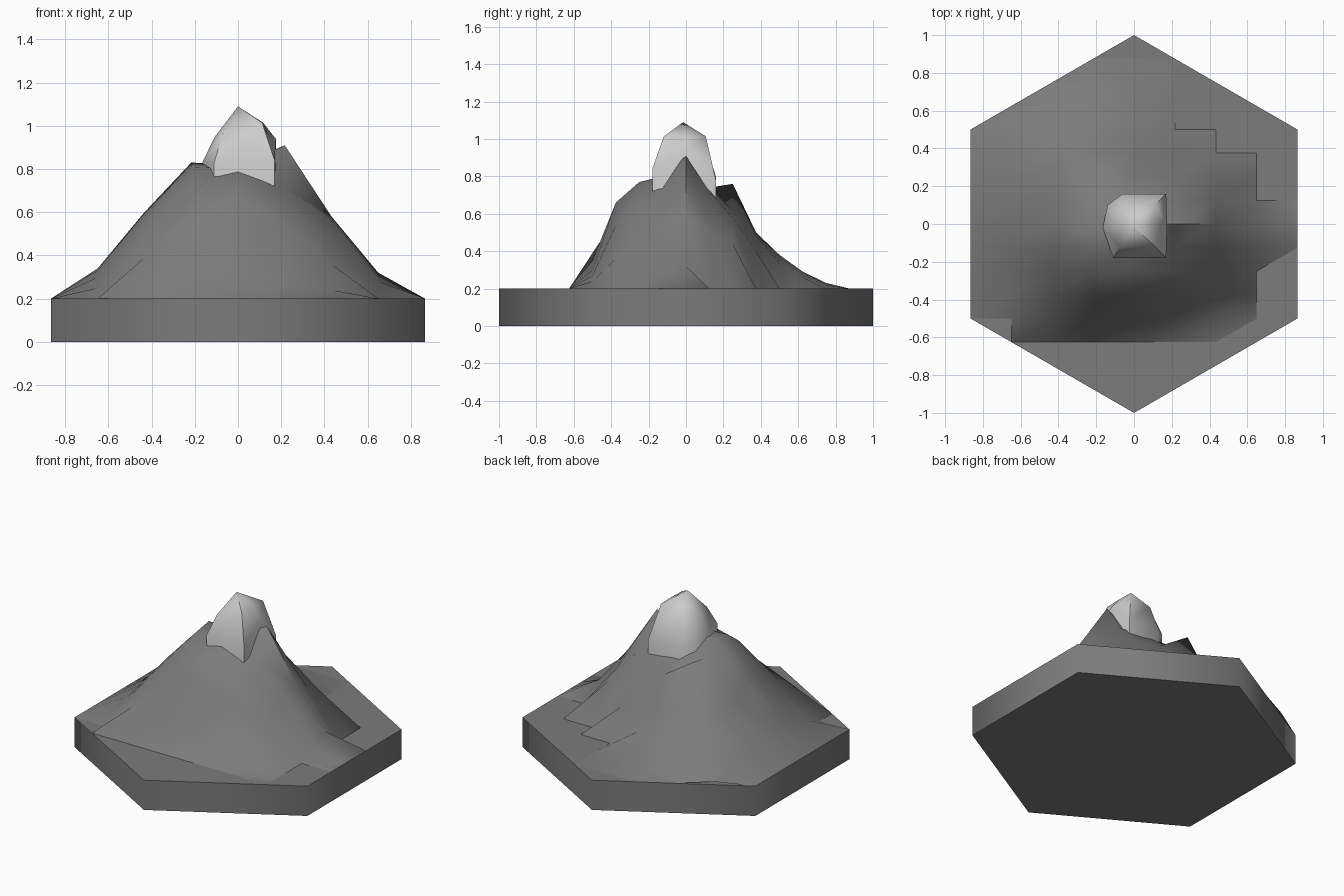
import bpy, bmesh
from math import radians, sin, cos
from mathutils import Vector

if "Cube" in bpy.data.objects:
    bpy.data.objects.remove(bpy.data.objects["Cube"])


def grey(name, v):
    m = bpy.data.materials.new(name)
    m.diffuse_color = (v, v, v, 1)
    m.use_nodes = True
    m.node_tree.nodes["Principled BSDF"].inputs["Base Color"].default_value = m.diffuse_color
    return m


def smooth(ob, angle):
    bpy.ops.object.select_all(action='DESELECT')
    bpy.context.view_layer.objects.active = ob
    ob.select_set(True)
    bpy.ops.object.shade_smooth_by_angle(angle=radians(angle))


def finish(name, bm, mat, angle):
    bmesh.ops.recalc_face_normals(bm, faces=bm.faces)
    me = bpy.data.meshes.new(name)
    bm.to_mesh(me)
    bm.free()
    ob = bpy.data.objects.new(name, me)
    bpy.context.collection.objects.link(ob)
    me.materials.append(mat)
    smooth(ob, angle)


rock = grey("rock", 0.2)
snow = grey("snow", 0.8)
TOP = 0.2

# hexagonal base tile, points towards front and back
bpy.ops.mesh.primitive_cylinder_add(vertices=6, radius=1, depth=TOP, location=(0, 0, TOP / 2))
base = bpy.context.object
base.name = "hex_base"
base.data.materials.append(rock)
smooth(base, 65)

# mountain: height profile (hundredths) across x for each y station
half = 0.75 ** 0.5
xs = [half * i / 4 for i in range(-4, 5)]
profiles = {
    -0.625: (20, 20, 20, 20, 20, 20, 20),
    -0.5:   (20, 39, 35, 30, 27, 24, 20),
    -0.375: (25, 46, 58, 66, 54, 36, 20),
    -0.25:  (30, 54, 72, 77, 67, 50, 20),
    -0.125: (33, 58, 81, 80, 72, 56, 28),
    0:      (34, 60, 83, 82, 91, 58, 32),
    0.125:  (33, 53, 74, 74, 72, 50, 20),
    0.25:   (31, 48, 76, 62, 58, 44, 20),
    0.375:  (29, 42, 50, 48, 40, 20, 20),
    0.5:    (25, 36, 38, 34, 20, 20, 20),
    0.625:  (22, 28, 29, 26, 20, 20, 20),
    0.75:   (20, 20, 23, 22, 20, 20, 20),
    0.875:  (20, 20, 20, 20, 20, 20, 20),
}
bm = bmesh.new()
rows = [[bm.verts.new((x, y, h / 100)) for x, h in zip(xs, (20, *hs, 20))]
        for y, hs in profiles.items()]
for a, b in zip(rows, rows[1:]):
    for i in range(len(xs) - 1):
        quad = (a[i], a[i + 1], b[i + 1], b[i])
        if max(v.co.z for v in quad) > TOP + 0.001:
            bm.faces.new(quad)
bmesh.ops.delete(bm, geom=[v for v in bm.verts if not v.link_faces], context='VERTS')
# trim the terrain to the tile outline
for k in range(6):
    n = Vector((cos(radians(60 * k)), sin(radians(60 * k)), 0))
    bmesh.ops.bisect_plane(bm, geom=bm.verts[:] + bm.edges[:] + bm.faces[:],
                           plane_co=n * half, plane_no=n, clear_outer=True)
finish("mountain", bm, rock, 60)

# snowy peak: lumpy outline (x, y, shoulder height) lofted up to a point
outline = [(.17, -.18, .84), (.175, 0, .94), (.17, .16, .78), (-.06, .16, .80),
           (-.14, .1, .82), (-.165, -.02, .83), (-.11, -.18, .83)]
bm = bmesh.new()
loops = [[bm.verts.new((x, y, 0.62)) for x, y, z in outline],
         [bm.verts.new(p) for p in outline],
         [bm.verts.new((x * 0.66, y * 0.66, 0.98 + 0.2 * x)) for x, y, z in outline]]
apex = bm.verts.new((0, -0.015, 1.09))
n = len(outline)
for i in range(n):
    j = (i + 1) % n
    for a, b in zip(loops, loops[1:]):
        bm.faces.new((a[i], a[j], b[j], b[i]))
    bm.faces.new((loops[-1][i], loops[-1][j], apex))
bm.faces.new(loops[0][::-1])
finish("snow_peak", bm, snow, 60)
